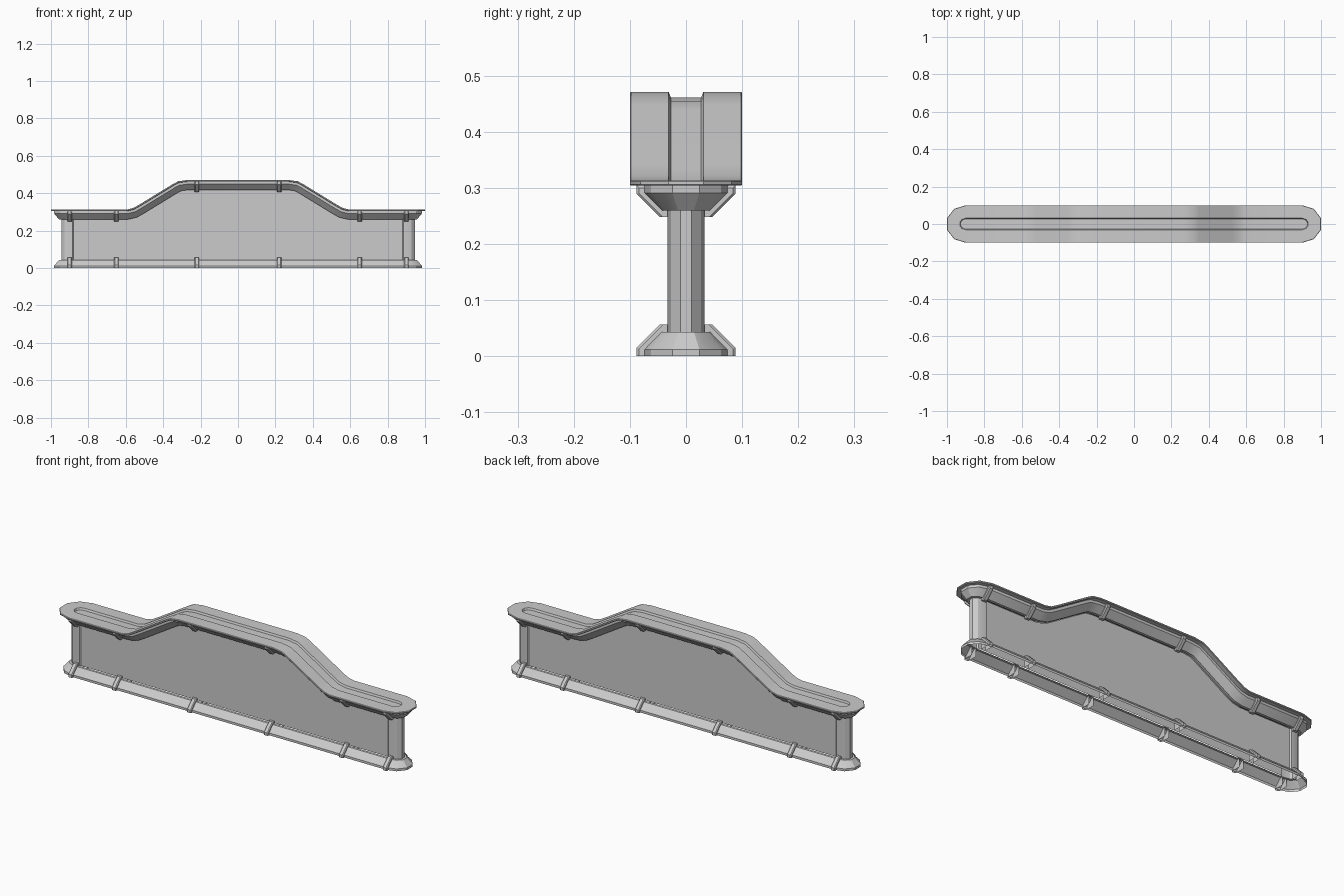
import bpy, bmesh, math
from mathutils import Vector

if "Cube" in bpy.data.objects:
    bpy.data.objects.remove(bpy.data.objects["Cube"])

# Top-rail side profile (x, z), mirrored about x = 0
HALF = [(0.27, 0.471), (0.32, 0.464), (0.35, 0.448), (0.525, 0.341),
        (0.56, 0.321), (0.595, 0.313), (0.9, 0.313)]
PATH = [(-x, z) for x, z in reversed(HALF)] + HALF
N = len(PATH)
CAP = [math.radians(a) for a in (-54, -18, 18, 54)]


def follow(i, d):
    """Point on the rail path pushed d below it, square to the slope."""
    x, z = PATH[i]
    if i in (0, N - 1):
        return x, z - d
    a = Vector((x - PATH[i - 1][0], z - PATH[i - 1][1])).normalized()
    b = Vector((PATH[i + 1][0] - x, PATH[i + 1][1] - z)).normalized()
    t = (a + b).normalized()
    d /= t.dot(a)
    return x + t.y * d, z - t.x * d


def ring(hw, hx, d, flat):
    """Round-ended outline; d is the height if flat, else depth below the rail path."""
    side = [(PATH[i][0], d) if flat else follow(i, d) for i in range(N)]
    z_end, ext = side[0][1], (hx - 0.9) / math.cos(CAP[1])
    pts = [(x, -hw, z) for x, z in side]
    pts += [(0.9 + ext * math.cos(a), hw * math.sin(a), z_end) for a in CAP]
    pts += [(x, hw, z) for x, z in reversed(side)]
    pts += [(-0.9 - ext * math.cos(a), -hw * math.sin(a), z_end) for a in CAP]
    return pts


def finish(bm, name):
    me = bpy.data.meshes.new(name)
    bm.to_mesh(me)
    bm.free()
    ob = bpy.data.objects.new(name, me)
    bpy.context.collection.objects.link(ob)
    bpy.context.view_layer.objects.active = ob
    bpy.ops.object.select_all(action='DESELECT')
    ob.select_set(True)
    bpy.ops.object.shade_smooth_by_angle(angle=math.radians(25))
    return ob


def loft(rings, cap_top=False):
    bm = bmesh.new()
    rows = [[bm.verts.new(p) for p in ring(*r)] for r in rings]
    n = len(rows[0])
    for a, b in zip(rows, rows[1:]):
        for i in range(n):
            j = (i + 1) % n
            bm.faces.new((a[i], a[j], b[j], b[i]))
    if cap_top:
        t = rows[-1]
        back = [t[2 * N + 3 - i] for i in range(N)]
        for i in range(N - 1):
            bm.faces.new((t[i], t[i + 1], back[i + 1], back[i]))
        bm.faces.new(t[N - 1:N + 5])
        bm.faces.new(t[2 * N + 3:] + [t[0]])
    bm.normal_update()
    return bm


# Hollow base skirt
finish(loft([(0.077, 0.983, 0, True), (0.077, 0.983, 0.012, True),
             (0.046, 0.957, 0.043, True), (0.033, 0.945, 0.043, True)]), "base_skirt")

# Wall with a recessed panel on each side
bm = loft([(0.033, 0.945, 0.043, True), (0.033, 0.945, 0.053, False)])
panel = [f for f in bm.faces if abs(f.normal.y) > 0.99]
bmesh.ops.inset_region(bm, faces=panel, thickness=0.016, use_even_offset=True)
bmesh.ops.inset_region(bm, faces=panel, thickness=0.005, use_even_offset=True)
for v in {v for f in panel for v in f.verts}:
    v.co.y -= math.copysign(0.005, v.co.y)
finish(bm, "wall")

# Top rail: lower skirt, overhanging lip and central groove
finish(loft([(0.033, 0.945, 0.053, False), (0.046, 0.957, 0.053, False),
             (0.077, 0.983, 0.022, False), (0.077, 0.983, 0.009, False),
             (0.098, 0.998, 0.009, False), (0.1, 1.0, 0.007, False),
             (0.1, 1.0, 0.002, False), (0.098, 0.998, 0, False),
             (0.031, 0.931, 0, False), (0.027, 0.927, 0.010, False)], True), "top_rail")


# Clips wrapped over the base and rail skirts
def clip(name, x, sy, top):
    prof = [(0.033, 0.056), (0.047, 0.056), (0.088, 0.015), (0.088, 0.0), (0.07, 0.0)]
    if top is not None:
        prof = [(y, top - 0.009 - z) for y, z in prof]
    inner = (0.033, prof[-1][1])
    bm = bmesh.new()
    f = bm.faces.new([bm.verts.new((x - 0.012, sy * y, z)) for y, z in prof + [inner]])
    g = bmesh.ops.extrude_face_region(bm, geom=[f])
    bmesh.ops.translate(bm, vec=(0.024, 0, 0),
                        verts=[v for v in g["geom"] if isinstance(v, bmesh.types.BMVert)])
    bmesh.ops.recalc_face_normals(bm, faces=bm.faces)
    # leave the underside of base clips open, like the skirt
    if top is None:
        bmesh.ops.delete(bm, geom=[f for f in bm.faces if f.normal.z < -0.9
                                   or f.normal.y * sy < -0.9], context='FACES')
    edges = [e for e in bm.edges if not e.is_boundary
             and max(abs(v.co.y) for v in e.verts) > 0.04
             and abs(e.verts[0].co.x - e.verts[1].co.x) < 1e-4
             and min(abs(v.co.y) for v in e.verts) > 0.04]
    bmesh.ops.bevel(bm, geom=edges, offset=0.004, segments=1, affect='EDGES')
    finish(bm, name)


for x in (-0.9, -0.65, -0.22, 0.22, 0.65, 0.9):
    for sy in (-1, 1):
        clip("base_clip", x, sy, None)
        clip("rail_clip", x, sy, 0.471 if abs(x) < 0.3 else 0.313)
